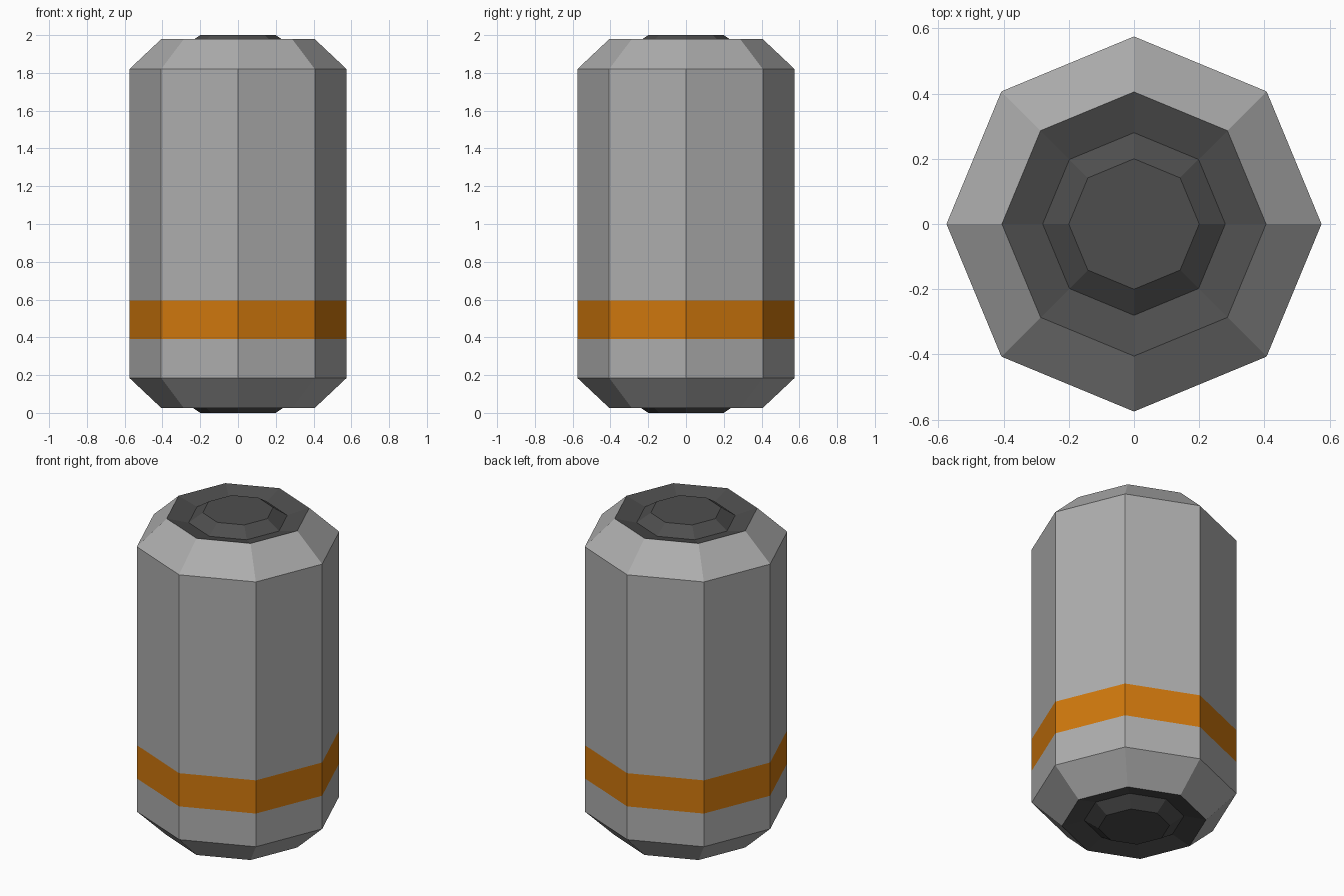
import bpy, math

if "Cube" in bpy.data.objects:
    bpy.data.objects.remove(bpy.data.objects["Cube"])

SIDES = 8


def material(name, rgb):
    m = bpy.data.materials.new(name)
    m.diffuse_color = (*rgb, 1)
    m.use_nodes = True
    m.node_tree.nodes["Principled BSDF"].inputs["Base Color"].default_value = m.diffuse_color
    return m


def lathe(name, profile, mat, close_bottom=False, close_top=False):
    """Revolve (radius, z) points, listed from bottom to top, into flat facets."""
    verts, faces = [], []
    for r, z in profile:
        for i in range(SIDES):
            a = 2 * math.pi * i / SIDES
            verts.append((r * math.cos(a), r * math.sin(a), z))
    for k in range(len(profile) - 1):
        for i in range(SIDES):
            j = (i + 1) % SIDES
            lo, hi = k * SIDES, (k + 1) * SIDES
            faces.append((lo + i, lo + j, hi + j, hi + i))
    if close_bottom:
        faces.append(tuple(reversed(range(SIDES))))
    if close_top:
        n = len(verts)
        faces.append(tuple(range(n - SIDES, n)))
    mesh = bpy.data.meshes.new(name)
    mesh.from_pydata(verts, [], faces)
    mesh.materials.append(mat)
    obj = bpy.data.objects.new(name, mesh)
    bpy.context.collection.objects.link(obj)
    return obj


grey = material("mid_grey", (0.42, 0.42, 0.42))
dark = material("dark_grey", (0.076, 0.076, 0.076))
orange = material("orange", (0.62, 0.185, 0.004))

R, RIM = 0.575, 0.405          # body and chamfered rim radii

# Chamfered shell, split around the flush coloured band
lathe("lower_shell", [(RIM, 0.025), (R, 0.185), (R, 0.39)], grey)
lathe("band", [(R, 0.39), (R, 0.595)], orange)
lathe("upper_shell", [(R, 0.595), (R, 1.82), (RIM, 1.98)], grey)

# Dished end caps with a raised centre boss
lathe("bottom_cap", [(0.2, 0.0), (0.28, 0.055), (RIM, 0.025)], dark, close_bottom=True)
lathe("top_cap", [(RIM, 1.98), (0.28, 1.945), (0.2, 2.0)], dark, close_top=True)
